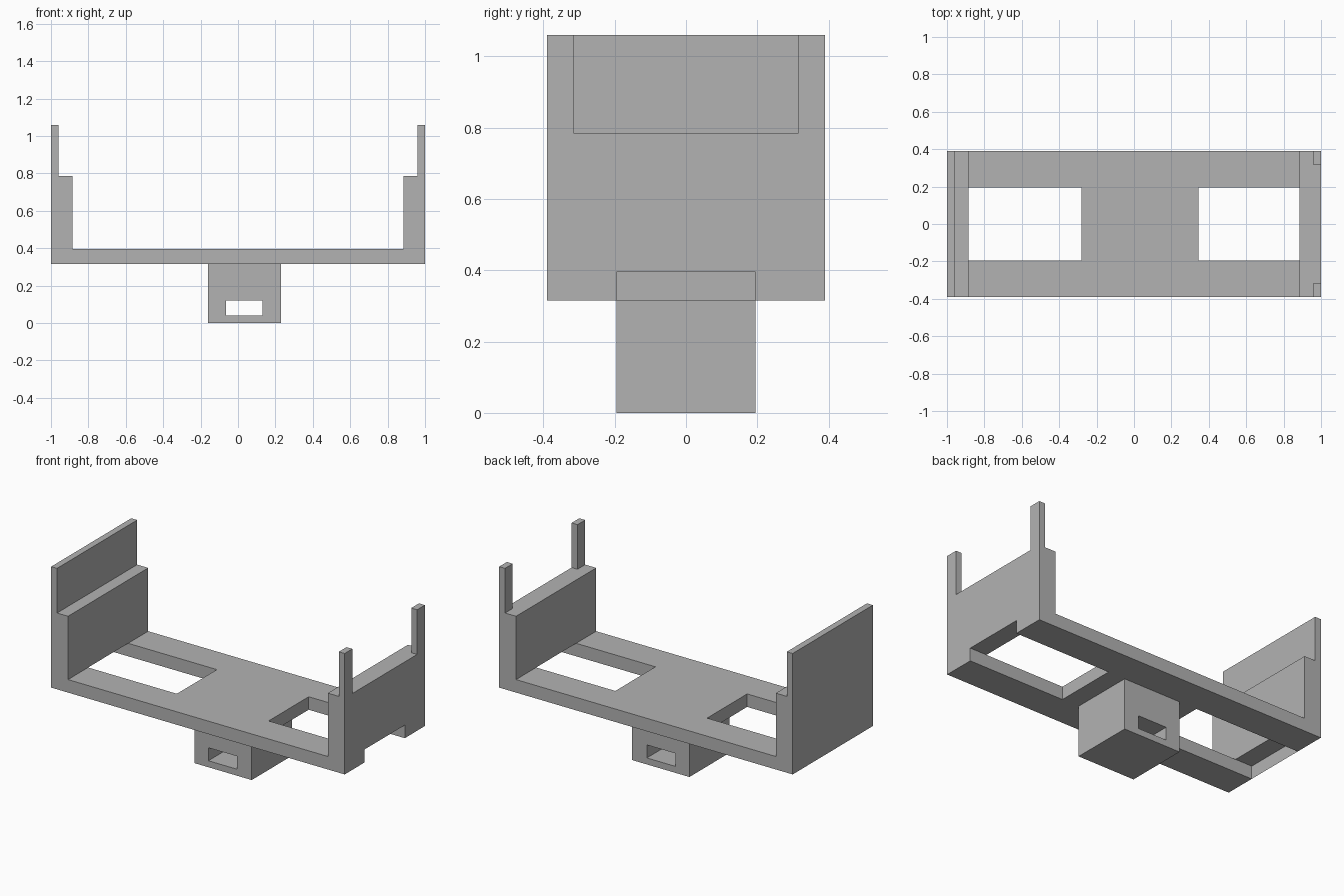
import bpy, bmesh

cube = bpy.data.objects.get("Cube")
if cube:
    bpy.data.objects.remove(cube, do_unlink=True)

# One plain grey for the whole bracket
grey = bpy.data.materials.new("plain_grey")
grey.use_nodes = True
colour = (0.45, 0.45, 0.45, 1)
grey.diffuse_color = colour
grey.node_tree.nodes["Principled BSDF"].inputs["Base Color"].default_value = colour

DEPTH = 0.39                     # half depth of the tray
BOTTOM, FLOOR, STEP, TOP = 0.315, 0.395, 0.785, 1.06


def add_object(name, bm):
    bmesh.ops.recalc_face_normals(bm, faces=bm.faces)
    mesh = bpy.data.meshes.new(name)
    bm.to_mesh(mesh)
    bm.free()
    mesh.materials.append(grey)
    ob = bpy.data.objects.new(name, mesh)
    bpy.context.collection.objects.link(ob)
    return ob


def box(name, x, y, z):
    bm = bmesh.new()
    bmesh.ops.create_cube(bm, size=1)
    for v in bm.verts:
        v.co = [lo if c < 0 else hi for c, (lo, hi) in zip(v.co, (x, y, z))]
    return add_object(name, bm)


def extrude_profile(name, points):
    bm = bmesh.new()
    face = bm.faces.new([bm.verts.new((x, -DEPTH, z)) for x, z in points])
    new = bmesh.ops.extrude_face_region(bm, geom=[face])["geom"]
    verts = [g for g in new if isinstance(g, bmesh.types.BMVert)]
    bmesh.ops.translate(bm, verts=verts, vec=(0, 2 * DEPTH, 0))
    return add_object(name, bm)


def cut(ob, x, y, z):
    cutter = box("cutter", x, y, z)
    cutter.hide_render = True
    mod = ob.modifiers.new("cut", "BOOLEAN")
    mod.operation, mod.solver, mod.object = "DIFFERENCE", "EXACT", cutter
    bpy.context.view_layer.objects.active = ob
    bpy.ops.object.modifier_apply(modifier=mod.name)
    bpy.data.objects.remove(cutter, do_unlink=True)


# Tray with stepped end walls: half profile, mirrored
half = [(1, BOTTOM), (1, TOP), (0.96, TOP), (0.96, STEP), (0.885, STEP), (0.885, FLOOR)]
tray = extrude_profile("tray", half + [(-x, z) for x, z in reversed(half)])

# Floor openings run out beneath both end walls
slot = (-0.195, 0.195)
cut(tray, (0.345, 1.1), slot, (0.2, FLOOR))
cut(tray, (-1.1, -0.28), slot, (0.2, FLOOR))

# Upper left wall is opened between two corner posts
cut(tray, (0.9, 1.1), (-0.315, 0.315), (STEP, 1.2))

# Thin outer skin closing the slot on the right end
bm = bmesh.new()
corners = [(slot[1], BOTTOM), (slot[0], BOTTOM), (slot[0], FLOOR), (slot[1], FLOOR)]
bm.faces.new([bm.verts.new((-1, y, z)) for y, z in corners])
bm.normal_update()
skin = add_object("end_skin", bm)
if skin.data.polygons[0].normal.x > 0:
    skin.data.flip_normals()

# Mounting block with a strap hole through it
block = box("mounting_block", (-0.16, 0.23), slot, (0, BOTTOM))
cut(block, (-0.065, 0.13), (-0.5, 0.5), (0.04, 0.12))
